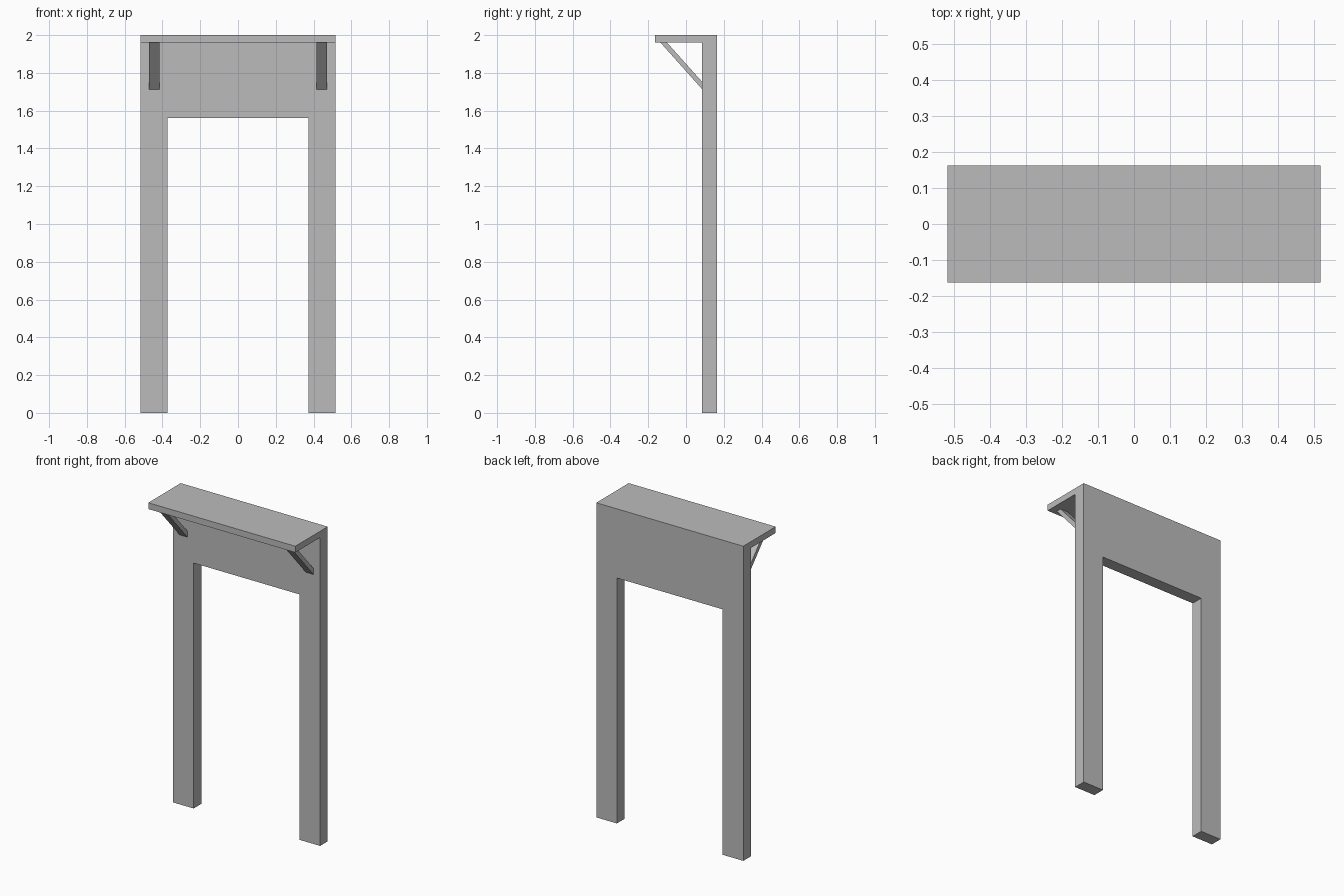
import bpy
import bmesh
from mathutils import Vector

cube = bpy.data.objects.get("Cube")
if cube:
    bpy.data.objects.remove(cube, do_unlink=True)

# Single grey finish
grey = bpy.data.materials.new("plain_grey")
grey.use_nodes = True
colour = (0.5, 0.5, 0.5, 1)
grey.diffuse_color = colour
grey.node_tree.nodes["Principled BSDF"].inputs["Base Color"].default_value = colour


def extrude_profile(name, points, offset):
    """Closed solid made by sweeping a flat outline along offset."""
    bm = bmesh.new()
    face = bm.faces.new([bm.verts.new(p) for p in points])
    swept = bmesh.ops.extrude_face_region(bm, geom=[face], use_keep_orig=True)
    moved = [g for g in swept["geom"] if isinstance(g, bmesh.types.BMVert)]
    bmesh.ops.translate(bm, verts=moved, vec=Vector(offset))
    bmesh.ops.recalc_face_normals(bm, faces=bm.faces)
    mesh = bpy.data.meshes.new(name)
    bm.to_mesh(mesh)
    bm.free()
    mesh.materials.append(grey)
    obj = bpy.data.objects.new(name, mesh)
    bpy.context.collection.objects.link(obj)
    return obj


half_width, depth = 0.517, 0.163
wall_front = 0.086
shelf_bottom, top = 1.96, 2.0
opening, lintel = 0.372, 1.56

# Upright wall frame: two legs joined by a deep header
outline = [(-half_width, 0), (-opening, 0), (-opening, lintel), (opening, lintel),
           (opening, 0), (half_width, 0), (half_width, top), (-half_width, top)]
extrude_profile("wall_frame", [(x, wall_front, z) for x, z in outline],
                (0, depth - wall_front, 0))

# Canopy shelf projecting forward, flush with the top of the frame
shelf = [(-depth, shelf_bottom), (wall_front, shelf_bottom), (wall_front, top), (-depth, top)]
extrude_profile("canopy_shelf", [(-half_width, y, z) for y, z in shelf],
                (2 * half_width, 0, 0))

# Diagonal braces under the canopy
brace = [(-0.135, shelf_bottom), (-0.1, shelf_bottom), (wall_front, 1.752), (wall_front, 1.713)]
for side, x in (("right", -0.471), ("left", 0.416)):
    extrude_profile(side + "_brace", [(x, y, z) for y, z in brace], (0.055, 0, 0))
